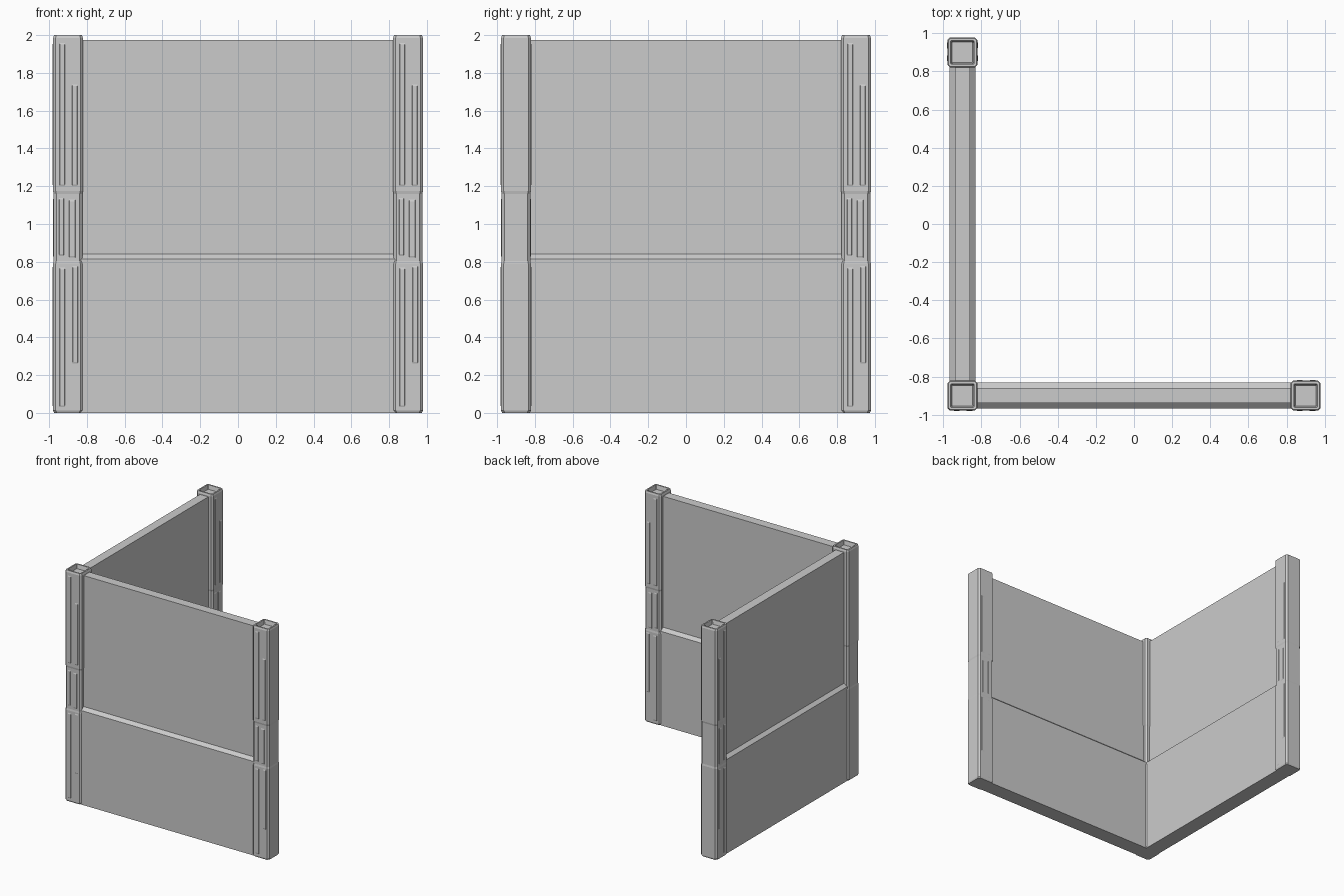
import bpy, bmesh, math
from mathutils import Matrix

if "Cube" in bpy.data.objects:
    bpy.data.objects.remove(bpy.data.objects["Cube"])

C = 0.9  # post centre offset


def finish(bm, name, mat=Matrix()):
    bm.transform(mat)
    bmesh.ops.recalc_face_normals(bm, faces=bm.faces)
    me = bpy.data.meshes.new(name)
    bm.to_mesh(me)
    bm.free()
    ob = bpy.data.objects.new(name, me)
    bpy.context.collection.objects.link(ob)
    return ob


def add_post_body(bm):
    # chamfered square rings: height, half width, corner cut
    rings = [(0, .074, .016), (.012, .079, .014), (.79, .079, .014), (.805, .076, .014),
             (1.16, .076, .014), (1.175, .079, .014), (1.985, .079, .014),
             (2.0, .074, .01), (2.0, .062, .004), (1.965, .054, .004)]
    loops = []
    for z, h, c in rings:
        k = h - c
        pts = [(h, -k), (h, k), (k, h), (-k, h), (-h, k), (-h, -k), (-k, -h), (k, -h)]
        loops.append([bm.verts.new((x, y, z)) for x, y in pts])
    for a, b in zip(loops, loops[1:]):
        for i in range(8):
            j = (i + 1) % 8
            bm.faces.new((a[i], a[j], b[j], b[i]))
    bm.faces.new(loops[0])
    bm.faces.new(loops[-1])


def add_strip(bm, x, w, z0, z1, side, face):
    # thin raised grain strip with sloped edges on a +y or -y face
    lo = [bm.verts.new((x + a * w, side * (face - .004), z))
          for a, z in ((-1, z0), (1, z0), (1, z1), (-1, z1))]
    hi = [bm.verts.new((x + a * w * .7, side * (face + .003), z))
          for a, z in ((-1, z0 + .02), (1, z0 + .02), (1, z1 - .02), (-1, z1 - .02))]
    bm.faces.new(hi)
    for i in range(4):
        j = (i + 1) % 4
        bm.faces.new((lo[i], lo[j], hi[j], hi[i]))
    bm.faces.new(lo)


def post(name, x, y, angle, sides):
    bm = bmesh.new()
    add_post_body(bm)
    for s in sides:
        add_strip(bm, -.03, .018, .02, .78, s, .079)
        add_strip(bm, .038, .018, .25, .79, s, .079)
        add_strip(bm, -.035, .016, .82, 1.15, s, .076)
        add_strip(bm, .022, .02, .81, 1.14, s, .076)
        add_strip(bm, -.03, .018, 1.19, 1.97, s, .079)
        add_strip(bm, .036, .018, 1.19, 1.75, s, .079)
    return finish(bm, name, Matrix.Translation((x, y, 0)) @ Matrix.Rotation(angle, 4, 'Z'))


def wall(name, angle, x, y):
    # stepped cross-section swept between two posts
    half = [(.068, 0), (.068, .815), (.04, .84), (.04, 1.975)]
    prof = half + [(-a, z) for a, z in reversed(half)]
    bm = bmesh.new()
    a = [bm.verts.new((-.84, d, z)) for d, z in prof]
    b = [bm.verts.new((.84, d, z)) for d, z in prof]
    n = len(prof)
    for i in range(n):
        j = (i + 1) % n
        bm.faces.new((a[i], a[j], b[j], b[i]))
    bm.faces.new(a)
    bm.faces.new(b)
    return finish(bm, name, Matrix.Translation((x, y, 0)) @ Matrix.Rotation(angle, 4, 'Z'))


# posts
post("corner_post", -C, -C, 0, (-1,))
post("right_end_post", C, -C, 0, (-1, 1))
post("back_end_post", -C, C, math.pi / 2, (-1, 1))

# wall panels
wall("front_wall", 0, 0, -C)
wall("left_wall", math.pi / 2, -C, 0)
